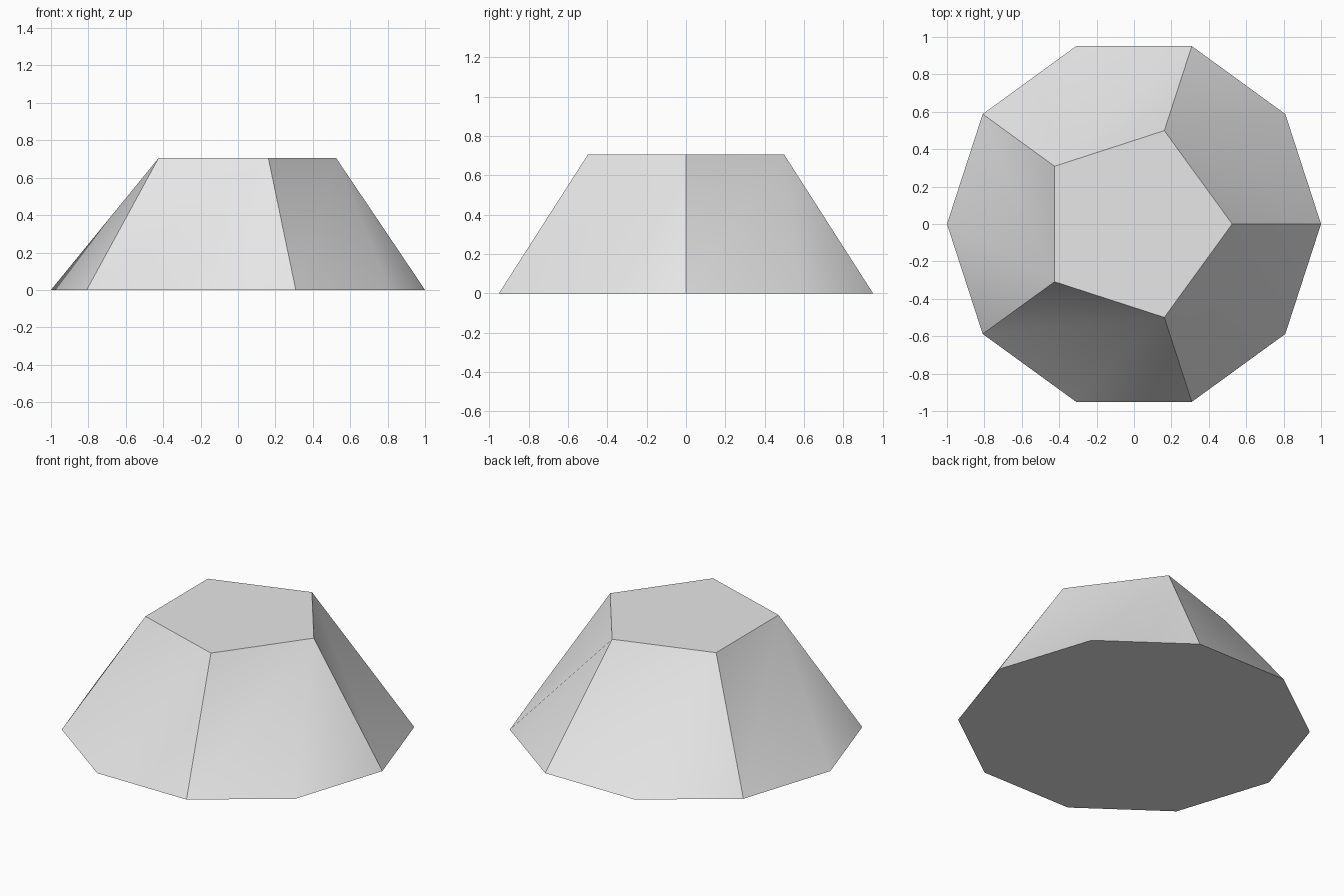
import bpy
import bmesh
import math

cube = bpy.data.objects.get("Cube")
if cube:
    bpy.data.objects.remove(cube, do_unlink=True)

HEIGHT = 0.705
TOP_RADIUS = 0.525
SIDES = 5


def ring(bm, count, radius, z):
    """Regular polygon of vertices with the first one on +x."""
    step = math.tau / count
    return [bm.verts.new((radius * math.cos(i * step), radius * math.sin(i * step), z))
            for i in range(count)]


# Plain grey material
grey = bpy.data.materials.new("light grey")
grey.use_nodes = True
colour = (0.8, 0.8, 0.8, 1.0)
grey.diffuse_color = colour
grey.node_tree.nodes["Principled BSDF"].inputs["Base Color"].default_value = colour

# Ten-sided base tapering to a five-sided top
bm = bmesh.new()
base = ring(bm, SIDES * 2, 1.0, 0.0)
top = ring(bm, SIDES, TOP_RADIUS, HEIGHT)
bm.faces.new(top)
bm.faces.new(list(reversed(base)))

# Each wall: one steep upper triangle and a fan over two base edges
for i in range(SIDES):
    p0, p1 = top[i], top[(i + 1) % SIDES]
    d0, d1, d2 = (base[(2 * i + k) % len(base)] for k in range(3))
    bm.faces.new((p0, d0, p1))
    bm.faces.new((p1, d0, d1))
    bm.faces.new((p1, d1, d2))

bmesh.ops.recalc_face_normals(bm, faces=bm.faces)
mesh = bpy.data.meshes.new("tapered_body")
bm.to_mesh(mesh)
bm.free()
mesh.materials.append(grey)

body = bpy.data.objects.new("tapered_body", mesh)
bpy.context.scene.collection.objects.link(body)

# Soft walls, sharp rims and corners
bpy.ops.object.select_all(action="DESELECT")
body.select_set(True)
bpy.context.view_layer.objects.active = body
bpy.ops.object.shade_smooth_by_angle(angle=math.radians(40))
